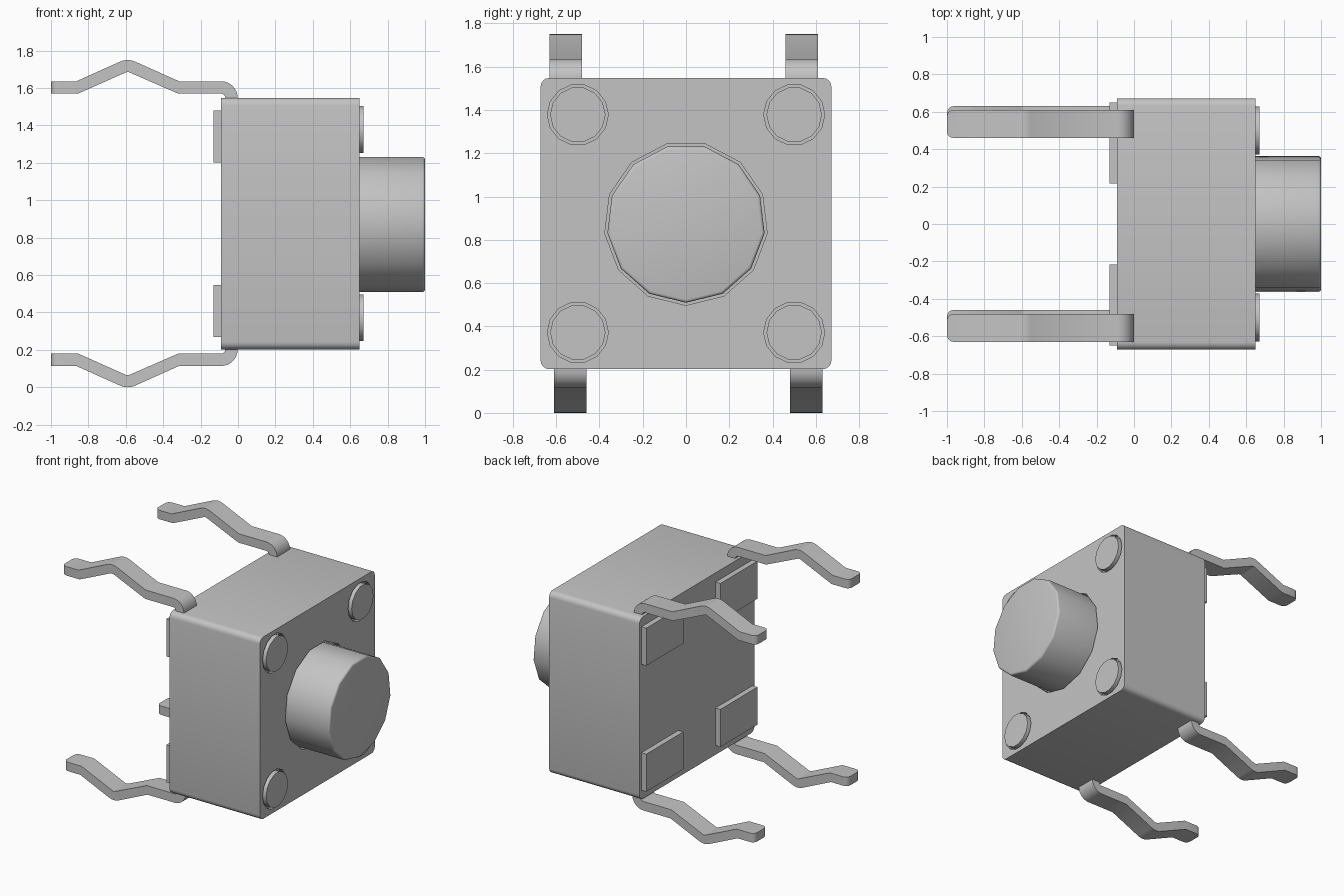
import bpy, bmesh, math
from mathutils import Matrix, Vector

old = bpy.data.objects.get("Cube")
if old:
    bpy.data.objects.remove(old, do_unlink=True)

MID = 0.875          # height of the model's long axis
FRONT = 0.65         # x of the cap face
BACK = -0.09         # x of the rear face

grey = bpy.data.materials.new("plain grey")
grey.use_nodes = True
grey.diffuse_color = (0.55, 0.55, 0.55, 1)
grey.node_tree.nodes["Principled BSDF"].inputs["Base Color"].default_value = (0.55, 0.55, 0.55, 1)


def prism(name, points, direction, bevel_rule=None, radius=0.0, segments=4):
    """Extrude a closed outline; optionally round the edges chosen by a rule."""
    bm = bmesh.new()
    face = bm.faces.new([bm.verts.new(p) for p in points])
    ext = bmesh.ops.extrude_face_region(bm, geom=[face], use_keep_orig=True)
    moved = [g for g in ext["geom"] if isinstance(g, bmesh.types.BMVert)]
    bmesh.ops.translate(bm, verts=moved, vec=direction)
    bmesh.ops.recalc_face_normals(bm, faces=bm.faces)
    if bevel_rule:
        edges = [e for e in bm.edges if bevel_rule(e.verts[0].co, e.verts[1].co)]
        bmesh.ops.bevel(bm, geom=edges, offset=radius, segments=segments,
                        profile=0.5, affect="EDGES")
    bmesh.ops.recalc_face_normals(bm, faces=bm.faces)
    mesh = bpy.data.meshes.new(name)
    bm.to_mesh(mesh)
    bm.free()
    mesh.materials.append(grey)
    obj = bpy.data.objects.new(name, mesh)
    bpy.context.collection.objects.link(obj)
    return obj


def smooth(obj):
    bpy.ops.object.select_all(action="DESELECT")
    obj.select_set(True)
    bpy.context.view_layer.objects.active = obj
    bpy.ops.object.shade_smooth_by_angle(angle=math.radians(35))


def ring(x, y, z, radius, sides, start):
    """Regular polygon facing along x."""
    return [(x, y + radius * math.cos(start + math.tau * i / sides),
             z + radius * math.sin(start + math.tau * i / sides)) for i in range(sides)]


def rect(x, y0, y1, z0, z1):
    return [(x, y0, z0), (x, y1, z0), (x, y1, z1), (x, y0, z1)]


def along_x(a, b):
    return abs(a.x - b.x) > 0.1


corners = [(sy, sz) for sy in (-1, 1) for sz in (-1, 1)]

# Housing with rounded long edges
housing = prism("housing", rect(BACK, -0.672, 0.672, MID - 0.673, MID + 0.673),
                (FRONT - BACK, 0, 0), along_x, 0.04)

# Clearance holes around the plunger and rivets
cutters = [prism("plunger_hole_cutter", ring(FRONT - 0.04, 0, MID, 0.378, 13, -math.pi / 2),
                 (0.1, 0, 0))]
for sy, sz in corners:
    cutters.append(prism("rivet_hole_cutter",
                         ring(FRONT - 0.03, sy * 0.5, MID + sz * 0.503, 0.141, 14, 0),
                         (0.1, 0, 0)))
for cutter in cutters:
    mod = housing.modifiers.new("hole", "BOOLEAN")
    mod.operation = "DIFFERENCE"
    mod.solver = "EXACT"
    mod.object = cutter
    bpy.context.view_layer.objects.active = housing
    bpy.ops.object.modifier_apply(modifier=mod.name)
    bpy.data.objects.remove(cutter, do_unlink=True)
smooth(housing)

# Plunger with a softened rim
smooth(prism("plunger", ring(FRONT - 0.05, 0, MID, 0.366, 13, -math.pi / 2), (0.4, 0, 0),
             lambda a, b: min(a.x, b.x) > 0.9, 0.014, 3))

# Rivets on the cap and raised pads on the rear
for sy, sz in corners:
    side = ("left" if sy > 0 else "right") + ("_upper" if sz > 0 else "_lower")
    smooth(prism(side + "_rivet", ring(FRONT - 0.04, sy * 0.5, MID + sz * 0.503, 0.128, 14, 0),
                 (0.06, 0, 0)))
    y0, y1 = sorted((sy * 0.217, sy * 0.65))
    z0, z1 = sorted((MID + sz * 0.327, MID + sz * 0.605))
    prism(side + "_pad", rect(BACK - 0.04, y0, y1, z0, z1), (0.05, 0, 0))

# Bent terminal profile: kinked strip that curls into the housing
def arc(cx, cz, radius, a0, a1, steps):
    return [(cx + radius * math.cos(math.radians(a0 + (a1 - a0) * i / steps)),
             cz + radius * math.sin(math.radians(a0 + (a1 - a0) * i / steps)))
            for i in range(steps + 1)]


crest = (-0.59, 1.655)
outline = [(-1, 1.57), (-1, 1.636), (-0.865, 1.636)]
outline += arc(*crest, 0.095, 114, 66, 4)
outline += [(-0.315, 1.636)] + arc(BACK, 1.548, 0.088, 90, 0, 8) + [(-0.002, 1.5), (-0.068, 1.5)]
outline += arc(BACK, 1.548, 0.022, 0, 90, 5) + [(-0.32, 1.57)]
outline += arc(*crest, 0.03, 66, 114, 4) + [(-0.855, 1.57)]

half_turn = (Matrix.Translation(Vector((0, 0, MID))) @ Matrix.Rotation(math.pi, 4, "X")
             @ Matrix.Translation(Vector((0, 0, -MID))))
for y in (-0.63, 0.46):
    for lower in (False, True):
        left = (y > 0) != lower
        name = ("left" if left else "right") + ("_lower" if lower else "_upper") + "_terminal"
        pin = prism(name, [(px, y, pz) for px, pz in outline], (0, 0.15, 0),
                    lambda a, b: max(a.x, b.x) < -0.99 and abs(a.z - b.z) > 0.03, 0.035)
        if lower:
            pin.data.transform(half_turn)
        smooth(pin)
